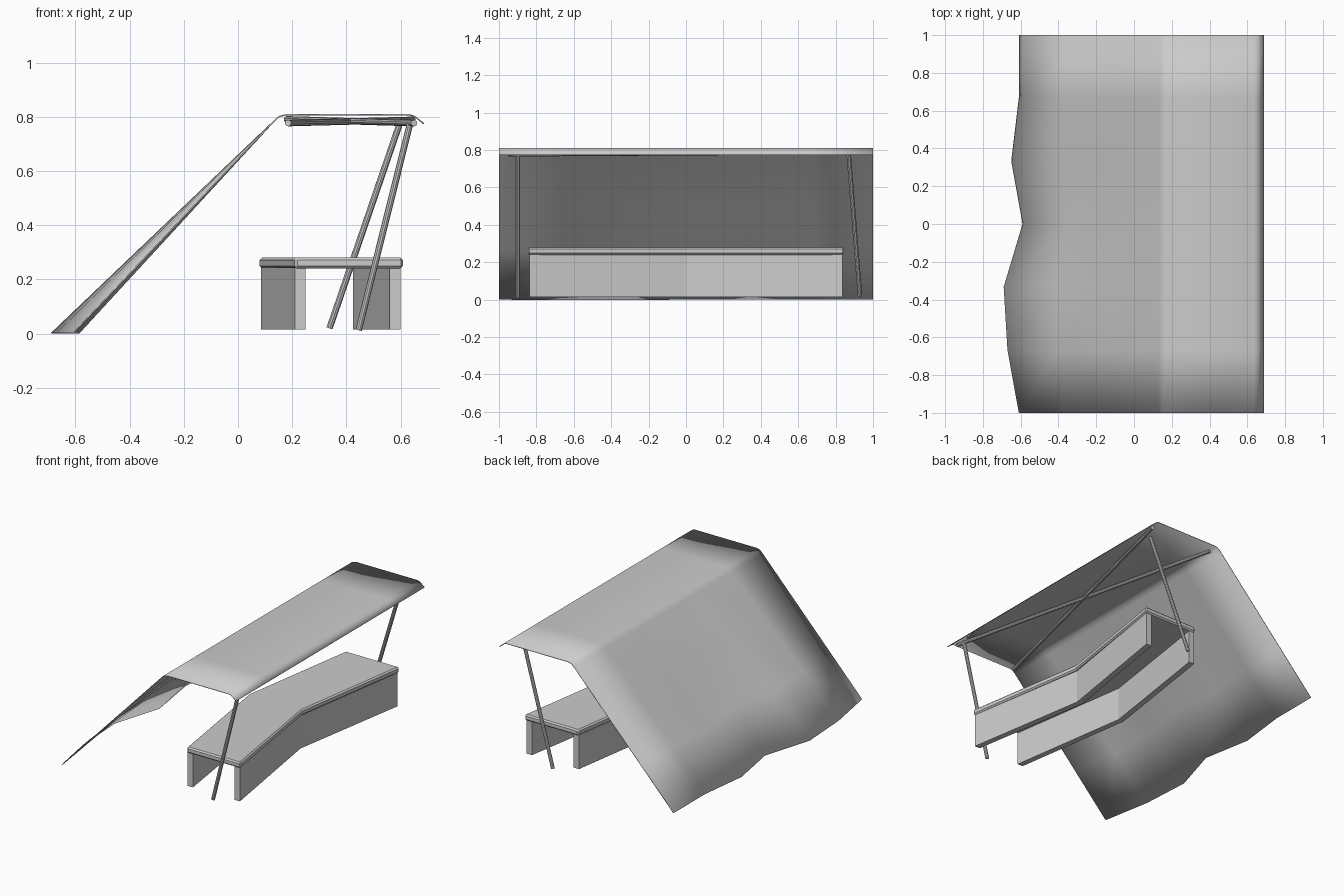
import bpy, bmesh
from mathutils import Vector

if "Cube" in bpy.data.objects:
    bpy.data.objects.remove(bpy.data.objects["Cube"])


def make_object(name, verts, faces):
    mesh = bpy.data.meshes.new(name)
    mesh.from_pydata(verts, [], faces)
    bm = bmesh.new()
    bm.from_mesh(mesh)
    bmesh.ops.recalc_face_normals(bm, faces=bm.faces)
    bm.to_mesh(mesh)
    bm.free()
    obj = bpy.data.objects.new(name, mesh)
    bpy.context.collection.objects.link(obj)
    return obj


def smooth(obj, angle=0.6):
    bpy.ops.object.select_all(action='DESELECT')
    obj.select_set(True)
    bpy.context.view_layer.objects.active = obj
    bpy.ops.object.shade_smooth_by_angle(angle=angle)


def pole(name, a, b, radius=0.012):
    a, b = Vector(a), Vector(b)
    d = b - a
    bpy.ops.mesh.primitive_cylinder_add(vertices=10, radius=radius,
                                        depth=d.length, location=(a + b) / 2)
    obj = bpy.context.object
    obj.name = name
    obj.rotation_mode = 'QUATERNION'
    obj.rotation_quaternion = d.to_track_quat('Z', 'Y')
    smooth(obj)


def bent_bar(name, end_x, mid_x, half_y, z0, z1):
    """Bar running along y, kinked towards the back at its middle."""
    verts, faces = [], []
    for y, (x0, x1) in ((-half_y, end_x), (0, mid_x), (half_y, end_x)):
        verts += [(x0, y, z0), (x1, y, z0), (x1, y, z1), (x0, y, z1)]
    for s in (0, 4):
        for k in range(4):
            n = (k + 1) % 4
            faces.append((s + k, s + n, s + 4 + n, s + 4 + k))
    faces += [(0, 1, 2, 3), (8, 9, 10, 11)]
    return make_object(name, verts, faces)


# Tarp: flat roof, drooping front lip, sloped back with a wavy hem
hem = [-0.61, -0.67, -0.69, -0.59, -0.65, -0.61, -0.61]
roof = [(0.13, 0.785), (0.15, 0.803), (0.175, 0.81), (0.40, 0.81),
        (0.635, 0.81), (0.655, 0.803), (0.688, 0.776)]
verts, faces = [], []
for i, hx in enumerate(hem):
    y = -1 + i / 3
    for t in (0, 0.33, 0.67):
        verts.append((hx + (roof[0][0] - hx) * t, y, 0.003 + 0.782 * t))
    verts += [(x, y, z) for x, z in roof]
n = 3 + len(roof)
for i in range(len(hem) - 1):
    for k in range(n - 1):
        a = i * n + k
        faces.append((a, a + 1, a + n + 1, a + n))
tarp = make_object("tarp_canopy", verts, faces)
if tarp.data.polygons[4].normal.z < 0:
    tarp.data.flip_normals()
mod = tarp.modifiers.new("thickness", 'SOLIDIFY')
mod.thickness = 0.005
mod.offset = -1
smooth(tarp)

# Crossed braces under the roof
pole("roof_brace_a", (0.65, -0.95, 0.777), (0.18, 0.95, 0.791))
pole("roof_brace_b", (0.185, -0.95, 0.777), (0.645, 0.95, 0.789))

# Leaning support poles
pole("near_support_pole", (0.445, -0.90, 0.012), (0.635, -0.90, 0.775))
pole("far_support_pole", (0.338, 0.93, 0.02), (0.597, 0.87, 0.775))

# Bent bench: seat slab and two long side panels
seat = bent_bar("bench_seat", (0.21, 0.61), (0.08, 0.48), 0.845, 0.24, 0.28)
bevel = seat.modifiers.new("edge_bevel", 'BEVEL')
bevel.width = 0.009
bevel.segments = 1
bent_bar("bench_back_panel", (0.21, 0.25), (0.085, 0.125), 0.836, 0.015, 0.243)
bent_bar("bench_front_panel", (0.56, 0.60), (0.425, 0.465), 0.836, 0.015, 0.243)
